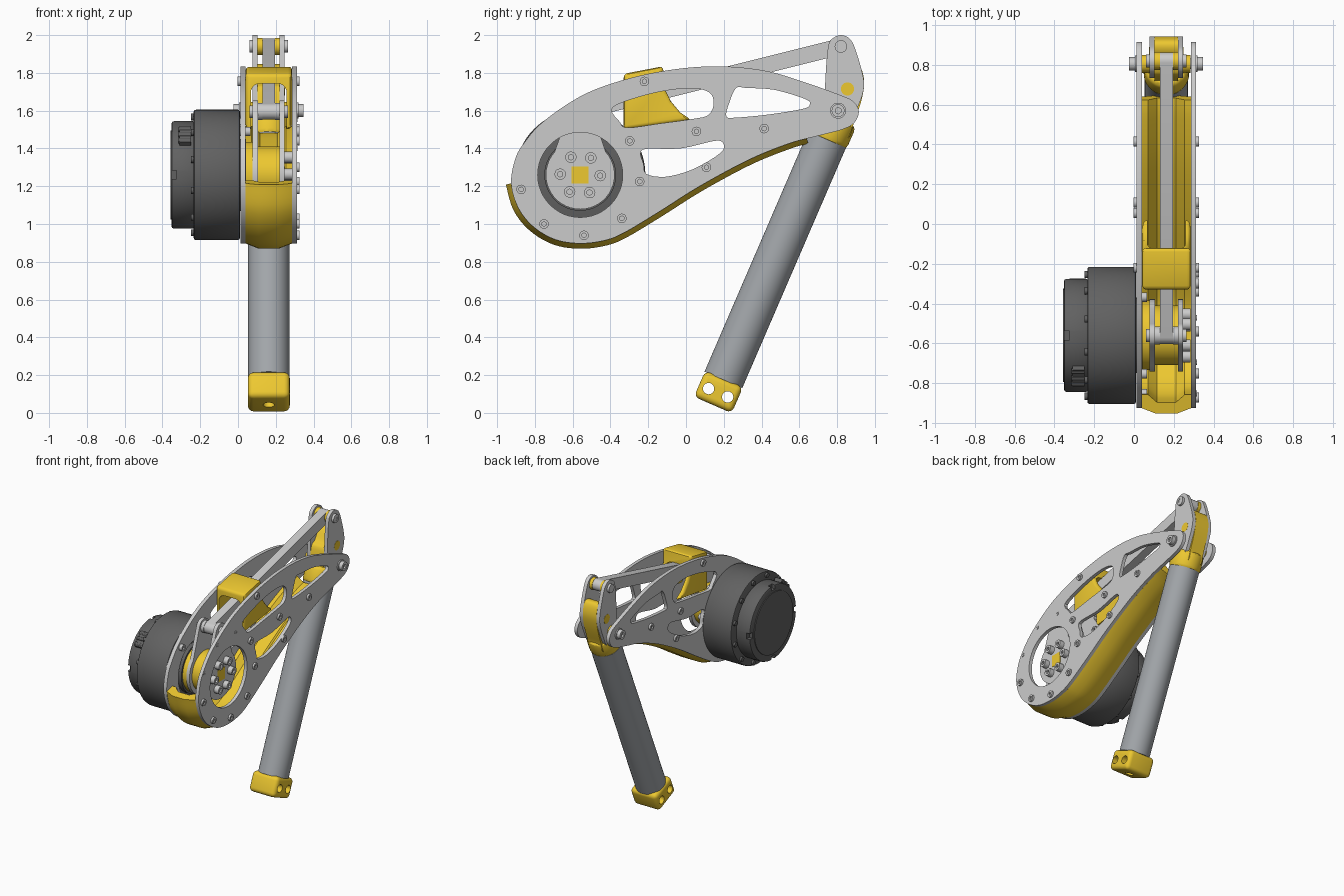
import bpy, bmesh, math
from mathutils import Vector, Matrix

if "Cube" in bpy.data.objects:
    bpy.data.objects.remove(bpy.data.objects["Cube"])

CX = 0.163                      # mid plane of the leg
HIP, CRANK = (-.56, 1.26), (-.56, 1.595)
KNEE, TOP = (.805, 1.6), (.82, 1.94)


def material(name, col):
    m = bpy.data.materials.new(name)
    m.diffuse_color = (*col, 1)
    m.use_nodes = True
    m.node_tree.nodes["Principled BSDF"].inputs["Base Color"].default_value = m.diffuse_color
    return m


YELLOW = material("yellow", (.85, .58, .03))
DARK = material("dark", (.12, .12, .12))
STEEL = material("tube_grey", (.36, .38, .4))


def add(name, mesh, mat=None):
    ob = bpy.data.objects.new(name, mesh)
    bpy.context.collection.objects.link(ob)
    if mat:
        mesh.materials.clear()
        mesh.materials.append(mat)
    return ob


def bake(ob):
    ob.update_tag()
    dg = bpy.context.evaluated_depsgraph_get()
    me = bpy.data.meshes.new_from_object(ob.evaluated_get(dg))
    ob.modifiers.clear()
    ob.data = me


def bevel(ob, w, seg=3):
    m = ob.modifiers.new("bevel", 'BEVEL')
    m.width, m.segments, m.limit_method, m.angle_limit = w, seg, 'ANGLE', math.radians(40)
    bake(ob)
    return ob


def cut(ob, *cutters):
    for c in cutters:
        m = ob.modifiers.new("cut", 'BOOLEAN')
        m.operation, m.solver, m.object = 'DIFFERENCE', 'EXACT', c
    bake(ob)
    for c in cutters:
        bpy.data.objects.remove(c)
    return ob


def smooth(pts, n=6, closed=True):
    """Catmull-Rom through 2D points."""
    P, out, k = [Vector(p) for p in pts], [], len(pts)
    for i in range(k if closed else k - 1):
        idx = [i - 1, i, i + 1, i + 2]
        a, b, c, d = [P[j % k] if closed else P[min(max(j, 0), k - 1)] for j in idx]
        for s in range(n):
            t = s / n
            out.append(.5 * (2 * b + (c - a) * t + (2 * a - 5 * b + 4 * c - d) * t * t
                             + (3 * b - a - 3 * c + d) * t ** 3))
    return out if closed else out + [P[-1]]


def circle(c, r, n=48):
    return [(c[0] + r * math.cos(2 * math.pi * i / n), c[1] + r * math.sin(2 * math.pi * i / n)) for i in range(n)]


def plate(name, loops, x0, x1, mat=None):
    """Flat part: yz outline plus holes, extruded from x0 to x1."""
    cu = bpy.data.curves.new(name, 'CURVE')
    cu.dimensions, cu.fill_mode, cu.extrude = '2D', 'BOTH', (x1 - x0) / 2
    for lp in loops:
        sp = cu.splines.new('POLY')
        sp.points.add(len(lp) - 1)
        for p, q in zip(sp.points, lp):
            p.co = (q[0], q[1], 0, 1)
        sp.use_cyclic_u = True
    tmp = bpy.data.objects.new("tmp", cu)
    bpy.context.collection.objects.link(tmp)
    me = bpy.data.meshes.new_from_object(tmp.evaluated_get(bpy.context.evaluated_depsgraph_get()))
    bpy.data.objects.remove(tmp)
    me.transform(Matrix(((0, 0, 1, (x0 + x1) / 2), (1, 0, 0, 0), (0, 1, 0, 0), (0, 0, 0, 1))))
    bm = bmesh.new()
    bm.from_mesh(me)
    bmesh.ops.remove_doubles(bm, verts=bm.verts, dist=1e-5)
    bmesh.ops.recalc_face_normals(bm, faces=bm.faces)
    bm.to_mesh(me)
    return add(name, me, mat)


def rod(name, a, b, r, mat=None, n=32):
    a, b = Vector(a), Vector(b)
    bm = bmesh.new()
    M = Matrix.Translation((a + b) / 2) @ (b - a).to_track_quat('Z', 'Y').to_matrix().to_4x4()
    bmesh.ops.create_cone(bm, cap_ends=True, segments=n, radius1=r, radius2=r, depth=(b - a).length, matrix=M)
    me = bpy.data.meshes.new(name)
    bm.to_mesh(me)
    return add(name, me, mat)


def xrod(name, c, x0, x1, r, mat=None, n=32):
    return rod(name, (x0, *c), (x1, *c), r, mat, n)


def box(name, c, size, mat=None, rx=0):
    bm = bmesh.new()
    M = Matrix.Translation(c) @ Matrix.Rotation(rx, 4, 'X') @ Matrix.Diagonal((*size, 1))
    bmesh.ops.create_cube(bm, size=1, matrix=M)
    me = bpy.data.meshes.new(name)
    bm.to_mesh(me)
    return add(name, me, mat)


def bolt(name, c, x, d, r=.022, h=.015):
    """Socket screw head on the plane x, facing direction d."""
    return cut(xrod(name, c, x, x + d * h, r, None, 20), xrod("socket", c, x + d * h * .4, x + d * h * 2, r * .5, None, 6))


def polar(c, r, deg):
    return (c[0] + r * math.cos(math.radians(deg)), c[1] + r * math.sin(math.radians(deg)))


# thigh side plates
upper = [(-.926, 1.215), (-.905, 1.341), (-.863, 1.421), (-.773, 1.527), (-.615, 1.643), (-.456, 1.722),
         (-.224, 1.79), (.018, 1.828), (.23, 1.833), (.44, 1.807), (.65, 1.743), (.81, 1.685), (.885, 1.65),
         (.915, 1.595), (.89, 1.535), (.826, 1.5), (.704, 1.468)]
lower = [(-.889, 1.087), (-.81, .987), (-.694, .918), (-.562, .897), (-.43, .913), (-.325, .955), (-.14, 1.066),
         (.071, 1.199), (.335, 1.341), (.546, 1.426)]
hole_a = [(-.39, 1.615), (-.24, 1.675), (-.08, 1.71), (.05, 1.717), (.125, 1.695), (.147, 1.64), (.12, 1.578),
          (.04, 1.557), (-.14, 1.532), (-.31, 1.51), (-.35, 1.54)]
hole_b = [(.265, 1.72), (.32, 1.72), (.47, 1.71), (.635, 1.66), (.655, 1.632), (.62, 1.61), (.44, 1.58),
          (.26, 1.563), (.214, 1.57), (.225, 1.63)]
hole_c = [(-.24, 1.37), (-.21, 1.398), (-.03, 1.4), (.15, 1.44), (.195, 1.43), (.195, 1.39), (.13, 1.34),
          (.02, 1.283), (-.11, 1.25), (-.21, 1.265), (-.225, 1.32)]
loops = [smooth(upper + lower[::-1])] + [smooth(h, 4) for h in (hole_a, hole_b, hole_c)] + [circle(HIP, .225)]
plate("side_plate_left", loops, .012, .04)
plate("side_plate_right", loops, .286, .312)

# plate screws on both sides
for c in [(-.22, 1.755), (-.472, 1.57), (-.694, 1.553), (-.852, 1.4), (-.298, 1.44), (.055, 1.49), (.414, 1.505),
          (.108, 1.3), (-.245, 1.225), (-.34, 1.03), (-.54, .94), (-.752, 1.0), (-.873, 1.183)]:
    small = c[0] < -.4 and c[1] > 1.39
    bolt("plate_screw", c, .312, 1, .014 if small else .025, .004 if small else .014)
    if math.dist(c, HIP) > .37:
        bolt("plate_screw", c, .012, -1, .025, .014)

# yellow lower shell lofted along the bottom edge
path = smooth([upper[0]] + lower + [(.64, 1.452)], 5, False)
section = [(.04, 0), (.11, .028), (.215, .028), (.286, 0), (.286, -.07), (.255, -.07), (.21, -.03), (.116, -.03),
           (.071, -.07), (.04, -.07)]
bm = bmesh.new()
rings = []
for i, p in enumerate(path):
    t = (path[min(i + 1, len(path) - 1)] - path[max(i - 1, 0)]).normalized()
    rings.append([bm.verts.new((x, p[0] + t[1] * o, p[1] - t[0] * o)) for x, o in section])
for a, b in zip(rings, rings[1:]):
    for j in range(len(section)):
        k = (j + 1) % len(section)
        bm.faces.new((a[j], a[k], b[k], b[j]))
bm.faces.new(rings[0])
bm.faces.new(rings[-1])
bmesh.ops.recalc_face_normals(bm, faces=bm.faces)
me = bpy.data.meshes.new("lower_shell")
bm.to_mesh(me)
add("lower_shell", me, YELLOW)

# yellow bridge with a tunnel for the link
bridge = bevel(plate("top_bridge", [[(-.33, 1.5), (.03, 1.55), (-.03, 1.59), (-.08, 1.65), (-.12, 1.73),
               (-.12, 1.835), (-.33, 1.795)]], .041, .285, YELLOW), .02)
cut(bridge, bevel(box("tunnel", (CX, -.15, 1.5), (.19, .8, .49)), .05, 5))

# motor
body = bevel(xrod("motor_body", HIP, -.235, .011, .345, DARK, 72), .012, 2)
cap = bevel(xrod("motor_cap", HIP, -.352, -.23, .285, DARK, 72), .012, 2)
cut(cap, *[box("notch", (-.345, *polar(HIP, .275, a)), (.04, .045, .045)) for a in range(0, 360, 90)])
xrod("motor_back_disc", HIP, -.358, -.34, .235, DARK, 64)
xrod("motor_output", HIP, 0, .042, .19, DARK, 48)
box("motor_connector", (-.28, *polar(HIP, .275, 135)), (.06, .12, .06), DARK, math.radians(45))
for i in range(3):
    xrod("connector_pin", polar(HIP, .3, 127 + 8 * i), -.315, -.25, .014, DARK, 12)
for a in range(15, 375, 30):
    xrod("motor_rim_screw", polar(HIP, .317, a), -.25, -.23, .018, DARK, 16)
for a in (50, 130, 192, 250, 310, 10):
    bolt("motor_mount_screw", polar(HIP, .3, a), .04, 1, .024, .025)

# crank: two arms on a yellow hub, pinned to the link
arm = []
for i in range(33):
    arm.append(polar(HIP, .182, 138 + 264 * i / 32))
for i in range(13):
    arm.append(polar(CRANK, .06, 15 + 150 * i / 12))
for x in (.078, .22):
    plate("crank_arm", [arm], x, x + .027)
xrod("crank_spacer", HIP, .041, .078, .175, YELLOW, 48)
xrod("crank_hub", HIP, .105, .22, .15, YELLOW, 48)
box("hub_square", (.235, *HIP), (.03, .09, .09), YELLOW)
for a in range(0, 360, 60):
    bolt("crank_bolt", polar(HIP, .106, a - 2), .247, 1, .03, .038)

# link bar and its pins
d = Vector(TOP) - Vector(CRANK)
ang = math.degrees(math.atan2(d[1], d[0]))
bar = [polar(TOP, .043, ang - 90 + 15 * i) for i in range(13)] + [polar(CRANK, .043, ang + 90 + 15 * i) for i in range(13)]
plate("link_bar", [bar], .13, .196)
for c in (CRANK, TOP):
    xrod("link_pin", c, .06, .262, .027)
    for x, e in ((.078, -1), (.247, 1)):
        bolt("pin_head", c, x, e, .033, .018)
    for x in (.104, .196):
        xrod("link_spacer", c, x, x + .026, .045, YELLOW if c == TOP else None)

# knee plates, block and pin
knee = smooth([(.82, 2.0), (.768, 1.975), (.75, 1.92), (.738, 1.764), (.735, 1.6), (.77, 1.51), (.85, 1.505),
               (.91, 1.62), (.94, 1.71), (.938, 1.78), (.905, 1.9), (.872, 1.975)])
for x in (.077, .22):
    plate("knee_plate", [knee], x, x + .027)
    xrod("knee_dowel", (.855, 1.715), x - .001, x + .028, .035, YELLOW)
plate("knee_block", [smooth([(.72, 1.48), (.742, 1.7), (.79, 1.75), (.85, 1.83), (.915, 1.84), (.943, 1.76),
      (.93, 1.66), (.89, 1.54), (.85, 1.45)])], .104, .22, YELLOW)
xrod("knee_pin", KNEE, -.01, .335, .026)
for x, e in ((.012, -1), (.312, 1)):
    xrod("knee_washer", KNEE, x, x + e * .008, .042)
    bolt("knee_pin_head", KNEE, x + e * .008, e, .034, .028)
for x in (.041, .247):
    xrod("knee_spacer", KNEE, x, x + .036, .045, YELLOW)

# shin tube, knee cap and foot
axis = Vector((0, .4, .9165))
low, high = Vector((CX, .198, .175)), Vector((CX, .747, 1.447))
rod("shin_tube", low, high, .109, STEEL, 48)
bevel(rod("shin_cap", high - axis * .012, high + axis * .125, .114, YELLOW, 48), .03)
tilt = -math.atan2(.4, .9165)
side = Vector((0, .9165, -.4))
mid = Vector((CX, .172, .111))
foot = bevel(box("foot", mid, (.222, .218, .15), YELLOW, tilt), .03, 4)
holes = []
for s in (-.055, .055):
    c = mid + side * s - axis * .005
    holes.append(xrod("foot_hole", (c.y, c.z), -.1, .5, .03, None, 24))
holes.append(rod("foot_bore", mid - axis * .2, mid - axis * .04, .03, None, 24))
cut(foot, *holes)

# smooth round surfaces, keep edges sharp
bpy.ops.object.select_all(action='SELECT')
bpy.context.view_layer.objects.active = foot
bpy.ops.object.shade_smooth_by_angle(angle=math.radians(30))
